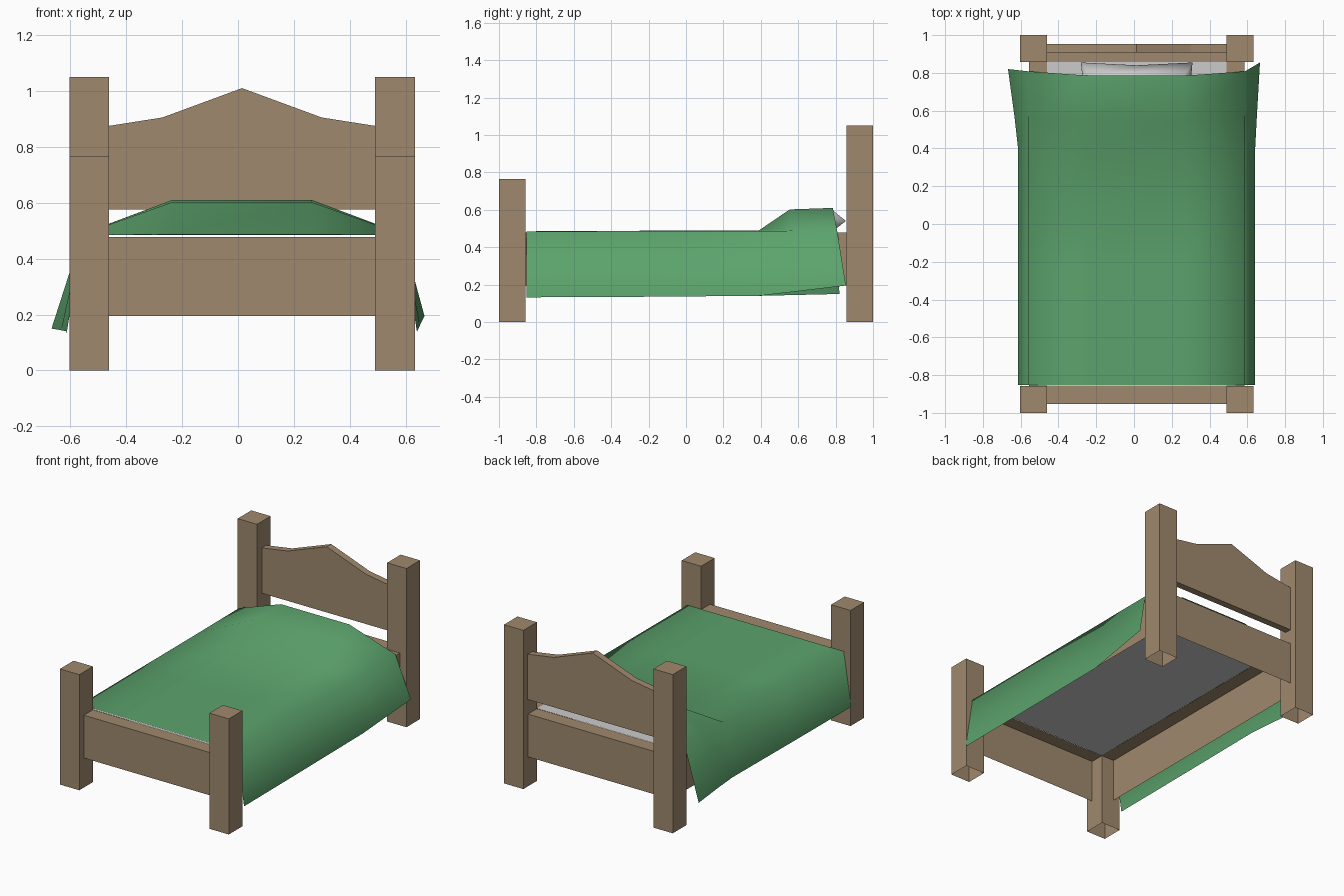
import bpy, bmesh

if "Cube" in bpy.data.objects:
    bpy.data.objects.remove(bpy.data.objects["Cube"])

CX = 0.0145  # bed axis: the uneven blanket shifts the frame slightly


def material(name, rgb):
    m = bpy.data.materials.new(name)
    m.diffuse_color = (*rgb, 1)
    m.use_nodes = True
    m.node_tree.nodes["Principled BSDF"].inputs["Base Color"].default_value = m.diffuse_color
    return m


wood = material("wood", (0.35, 0.25, 0.155))
green = material("green_cloth", (0.107, 0.366, 0.15))


def make(name, verts, faces, mat=None, smooth=False):
    me = bpy.data.meshes.new(name)
    me.from_pydata(verts, [], faces)
    if mat:
        me.materials.append(mat)
    for p in me.polygons:
        p.use_smooth = smooth
    ob = bpy.data.objects.new(name, me)
    bpy.context.collection.objects.link(ob)
    return ob


def box(name, lo, hi, mat, open_sides=()):
    """Box between two corners; open_sides lists faces to leave out."""
    v = [(x, y, z) for x in (lo[0], hi[0]) for y in (lo[1], hi[1]) for z in (lo[2], hi[2])]
    f = {"-x": (0, 1, 3, 2), "+x": (4, 6, 7, 5), "-y": (0, 4, 5, 1),
         "+y": (2, 3, 7, 6), "-z": (0, 2, 6, 4), "+z": (1, 5, 7, 3)}
    return make(name, v, [q for k, q in f.items() if k not in open_sides], mat)


# Posts and side rails, left and right
IN, OUT, RAIL = 0.476, 0.618, 0.57
for side, s in (("left", -1), ("right", 1)):
    xa, xb = sorted((CX + s * IN, CX + s * OUT))
    box(f"front_post_{side}", (xa, -1, 0), (xb, -0.858, 0.765), wood, ("-z",))
    box(f"back_post_{side}", (xa, 0.858, 0), (xb, 1, 1.05), wood, ("-z",))
    xa, xb = sorted((CX + s * IN, CX + s * RAIL))
    inner = "+x" if s < 0 else "-x"
    box(f"side_rail_{side}", (xa, -0.858, 0.195), (xb, 0.858, 0.478), wood,
        ("-z", inner, "-y", "+y"))

# End rails
box("foot_rail", (CX - IN, -0.952, 0.195), (CX + IN, -0.858, 0.478), wood,
    ("-z", "+y", "-x", "+x"))
box("head_rail", (CX - IN, 0.858, 0.195), (CX + IN, 0.952, 0.478), wood,
    ("-z", "-y", "-x", "+x"))

# Peaked headboard, extruded from a profile
prof = [(-IN, 0.575), (IN, 0.575), (IN, 0.875), (0.285, 0.905), (0, 1.01),
        (-0.285, 0.905), (-IN, 0.875)]
n = len(prof)
hv = [(CX + x, y, z) for y in (0.908, 0.954) for x, z in prof]
hf = [tuple(range(n)), tuple(range(2 * n - 1, n - 1, -1))]
hf += [(i, i + n, (i + 1) % n + n, (i + 1) % n) for i in range(n)]
make("headboard", hv, hf, wood)

# Flat mattress sheet
make("mattress", [(CX - IN, -0.858, 0.479), (CX + IN, -0.858, 0.479),
                  (CX + IN, 0.858, 0.479), (CX - IN, 0.858, 0.479)], [(0, 1, 2, 3)])

# Pillow: pinched seam ring between a lower and an upper panel
def ring(hx, y0, y1, z, pinch):
    ym = (y0 + y1) / 2
    return [(CX - hx, y0, z), (CX, y0 + pinch, z), (CX + hx, y0, z), (CX + hx - pinch, ym, z),
            (CX + hx, y1, z), (CX, y1 - pinch, z), (CX - hx, y1, z), (CX - hx + pinch, ym, z)]


pv = (ring(0.25, 0.56, 0.785, 0.486, 0) + ring(0.295, 0.5, 0.855, 0.54, 0.015)
      + ring(0.25, 0.56, 0.785, 0.597, 0))
pf = [tuple(range(7, -1, -1)), tuple(range(16, 24))]
pf += [(r + i, r + (i + 1) % 8, r + 8 + (i + 1) % 8, r + 8 + i) for r in (0, 8) for i in range(8)]
make("pillow", pv, pf, None, True)

# Blanket: rows of six points across, draped over the sides and the pillow
# (y middle, y shoulder, z shoulder, z middle, left hem xyz, right hem xyz)
rows = [
    (-0.852, -0.852, 0.484, 0.485, (-0.613, -0.852, 0.132), (0.641, -0.852, 0.132)),
    (-0.23, -0.23, 0.486, 0.488, (-0.613, -0.23, 0.135), (0.641, -0.23, 0.135)),
    (0.39, 0.39, 0.487, 0.490, (-0.613, 0.39, 0.140), (0.641, 0.39, 0.140)),
    (0.555, 0.57, 0.488, 0.602, (-0.633, 0.57, 0.144), (0.651, 0.58, 0.162)),
    (0.785, 0.808, 0.489, 0.61, (-0.667, 0.82, 0.150), (0.667, 0.855, 0.195)),
]
bv = []
for ym, ys, zs, zm, left, right in rows:
    bv += [left, (-0.558, ys, zs), (-0.235, ym, zm), (0.264, ym, zm), (0.587, ys, zs), right]
bf = [(r * 6 + c, r * 6 + c + 1, r * 6 + c + 7, r * 6 + c + 6)
      for r in range(len(rows) - 1) for c in range(5)]
blanket = make("blanket", bv, bf, green, True)
bm = bmesh.new()
bm.from_mesh(blanket.data)
bmesh.ops.recalc_face_normals(bm, faces=bm.faces)
if sum(f.normal.z for f in bm.faces) < 0:
    bmesh.ops.reverse_faces(bm, faces=bm.faces)
bm.to_mesh(blanket.data)
bm.free()
